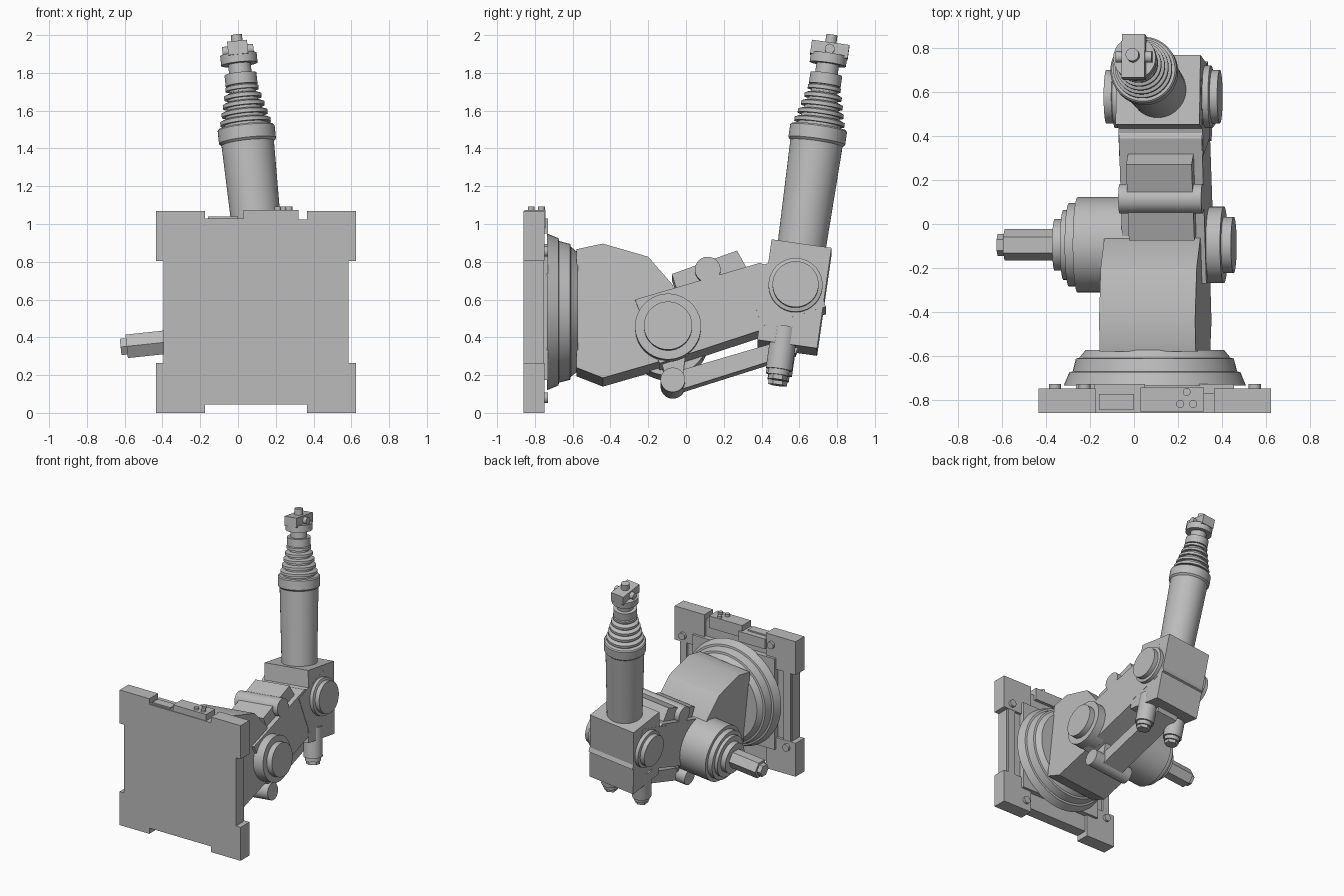
import bpy, bmesh, math
from mathutils import Matrix, Vector

if "Cube" in bpy.data.objects:
    bpy.data.objects.remove(bpy.data.objects["Cube"])

grey = bpy.data.materials.new("machine_grey")
grey.use_nodes = True
COLOR = (0.5, 0.5, 0.5, 1)
grey.diffuse_color = COLOR
grey.node_tree.nodes["Principled BSDF"].inputs["Base Color"].default_value = COLOR


def finish(name, bm, frame):
    bmesh.ops.recalc_face_normals(bm, faces=bm.faces)
    for f in bm.faces:
        f.smooth = True
    mesh = bpy.data.meshes.new(name)
    bm.to_mesh(mesh)
    bm.free()
    mesh.set_sharp_from_angle(angle=math.radians(30))
    mesh.materials.append(grey)
    ob = bpy.data.objects.new(name, mesh)
    ob.matrix_world = frame
    bpy.context.collection.objects.link(ob)
    return ob


def box(name, lo, hi, frame=Matrix()):
    bm = bmesh.new()
    bmesh.ops.create_cube(bm, size=1)
    for v in bm.verts:
        v.co = Vector([(a + b) / 2 + c * (b - a) for a, b, c in zip(lo, hi, v.co)])
    return finish(name, bm, frame)


def prism(name, outline, x0, x1, frame):
    """Side outline of (y, z) points, extruded along x."""
    bm = bmesh.new()
    face = bm.faces.new([bm.verts.new((x0, y, z)) for y, z in outline])
    out = bmesh.ops.extrude_face_region(bm, geom=[face])
    for v in out["geom"]:
        if isinstance(v, bmesh.types.BMVert):
            v.co.x = x1
    return finish(name, bm, frame)


def lathe(name, profile, centre, axis="z", frame=Matrix(), sides=48):
    """Solid of revolution; profile is (distance along axis, radius)."""
    bm = bmesh.new()
    turn = {"x": Matrix.Rotation(math.pi / 2, 4, "Y"),
            "y": Matrix.Rotation(-math.pi / 2, 4, "X"), "z": Matrix()}[axis]
    rings = [[bm.verts.new((r * math.cos(a), r * math.sin(a), s))
              for a in (math.tau * (i + .5) / sides for i in range(sides))] for s, r in profile]
    for a, b in zip(rings, rings[1:]):
        for i in range(sides):
            j = (i + 1) % sides
            bm.faces.new((a[i], a[j], b[j], b[i]))
    bm.faces.new(rings[0])
    bm.faces.new(rings[-1])
    return finish(name, bm, frame @ Matrix.Translation(centre) @ turn)


# --- Wall plate, centred on the turret axis ---
CX, CZ = 0.095, 0.535
base = Matrix.Translation((CX, 0, CZ))
box("wall_plate", (-.49, -.86, -.49), (.49, -.77, .49), base)
box("turret_seat", (-.36, -.78, -.36), (.36, -.73, .36), base)
for sx in (-1, 1):
    for sz in (-1, 1):
        a, b = sorted((sx * .27, sx * .53)), sorted((sz * .27, sz * .535))
        box("corner_pad", (a[0], -.86, b[0]), (a[1], -.75, b[1]), base)
    box("side_rail", (sx * .455 - .03, -.86, -.3), (sx * .455 + .03, -.752, .3), base)
for quarter in range(4):
    p = Matrix.Rotation(quarter * math.pi / 2, 4, "Y") @ Vector((.455, 0, .32))
    lathe("pad_bolt", [(-.76, .028), (-.73, .028)], p, "y", base, 20)

# Connector blocks on the top edge
box("connector_low", (-.18, -.855, .95), (.05, -.73, 1.03))
box("connector_cover", (-.16, -.845, 1.0), (0, -.775, 1.04))
box("connector_high", (.03, -.855, .98), (.32, -.745, 1.075))
for x, y in ((.21, -.82), (.27, -.82), (.24, -.765)):
    lathe("connector_plug", [(1.05, .018), (1.093, .018)], (x, y, 0), sides=20)

# --- Rolled turret ---
turret = base @ Matrix.Rotation(math.radians(-6), 4, "Y")
lathe("turret_flange", [(-.735, .415), (-.675, .39), (-.672, .375), (-.613, .36),
                        (-.61, .345), (-.573, .315)], (0, 0, 0), "y", turret, 64)
prism("turret_body", [(-.58, .31), (-.44, .34), (-.2, .27), (-.07, .12), (.0, -.1),
                      (-.13, -.285), (-.44, -.375), (-.58, -.32)], -.22, .22, turret)

# Shoulder joint: bearing on one side, stepped motor on the other
SHOULDER = (0, -.095, -.11)
lathe("shoulder_bearing", [(.18, .175), (.305, .175), (.305, .128), (.35, .128)],
      SHOULDER, "x", turret)
lathe("shoulder_motor", [(-.1, .218), (-.365, .218), (-.365, .19), (-.405, .19), (-.405, .16),
                         (-.43, .16), (-.43, .118), (-.47, .118)], SHOULDER, "x", turret)
lathe("motor_shaft", [(-.46, .072), (-.70, .072), (-.70, .05), (-.732, .05)],
      SHOULDER, "x", turret, 6)

# --- Link between shoulder and elbow, shifted sideways from the turret axis ---
arm = turret @ Matrix.Translation((.05, 0, 0))
prism("lower_link", [(-.27, .04), (.39, .235), (.5, .2), (.45, -.09), (.39, -.125),
                     (-.14, -.3)], -.19, .19, arm)
prism("link_cover", [(-.075, .18), (.27, .305), (.32, .215), (-.05, .1)], -.15, .15, arm)
lathe("cover_pivot", [(-.19, .068), (.19, .068)], (0, .115, .2), "x", arm, 32)

# Lower push rod
lathe("rod_pivot", [(-.17, .065), (.17, .065)], (0, -.07, -.385), "x", arm, 32)
prism("rod_bracket", [(-.14, -.25), (.0, -.22), (-.02, -.39), (-.1, -.39)], -.1, .1, arm)
prism("push_rod", [(-.06, -.335), (.55, -.155), (.6, -.19), (.58, -.235), (-.05, -.435)],
      -.09, .09, arm)

# --- Elbow ---
joint = arm @ Matrix.Translation((0, .58, .115))
clamp = joint @ Matrix.Rotation(math.radians(17), 4, "X")
box("elbow_clamp", (-.193, -.235, -.155), (.193, .12, .155), clamp)
elbow = joint @ Matrix.Rotation(math.radians(-8.1), 4, "X")
box("elbow_block", (-.192, -.16, -.315), (.192, .16, .225), elbow)
for side in (-1, 1):
    lathe("elbow_bearing", [(side * s, r) for s, r in
                            ((.15, .143), (.22, .143), (.225, .122), (.26, .122))],
          (0, 0, 0), "x", elbow)
    lathe("wrist_motor", [(-.22, .07), (-.45, .07), (-.45, .057), (-.48, .057)],
          (side * .135, -.025, 0), "z", elbow, 32)
    lathe("motor_tip", [(-.47, .05), (-.505, .05)], (side * .135, -.025, 0), "z", elbow, 6)

# --- Forearm tube with stepped bellows ---
lathe("forearm_tube", [(.2, .128), (.8, .14)], (0, 0, 0), "z", elbow)
lathe("forearm_collar", [(.78, .135), (.797, .152), (.865, .152), (.873, .145)],
      (0, 0, 0), "z", elbow)
bellows = []
RINGS, START, PITCH = 5, .873, .045
for i in range(RINGS):
    s, r = START + i * PITCH, .134 - i * .0115
    bellows += [(s, r - .02), (s + PITCH * .35, r - .02), (s + PITCH * .36, r),
                (s + PITCH * .8, r), (s + PITCH, r - .02)]
lathe("bellows", bellows, (0, 0, 0), "z", elbow)
lathe("wrist", [(1.06, .07), (1.097, .07), (1.097, .085), (1.157, .085), (1.157, .06),
                (1.21, .06), (1.21, .097), (1.262, .097)], (0, 0, 0), "z", elbow)

# Tool head
box("tool_block", (-.053, -.1, 1.25), (.053, .1, 1.322), elbow)
lathe("tool_cross_pin", [(-.083, .026), (.083, .026)], (0, 0, 1.285), "x", elbow, 24)
lathe("tool_tip", [(1.3, .03), (1.367, .03)], (0, 0, 0), "z", elbow, 24)
